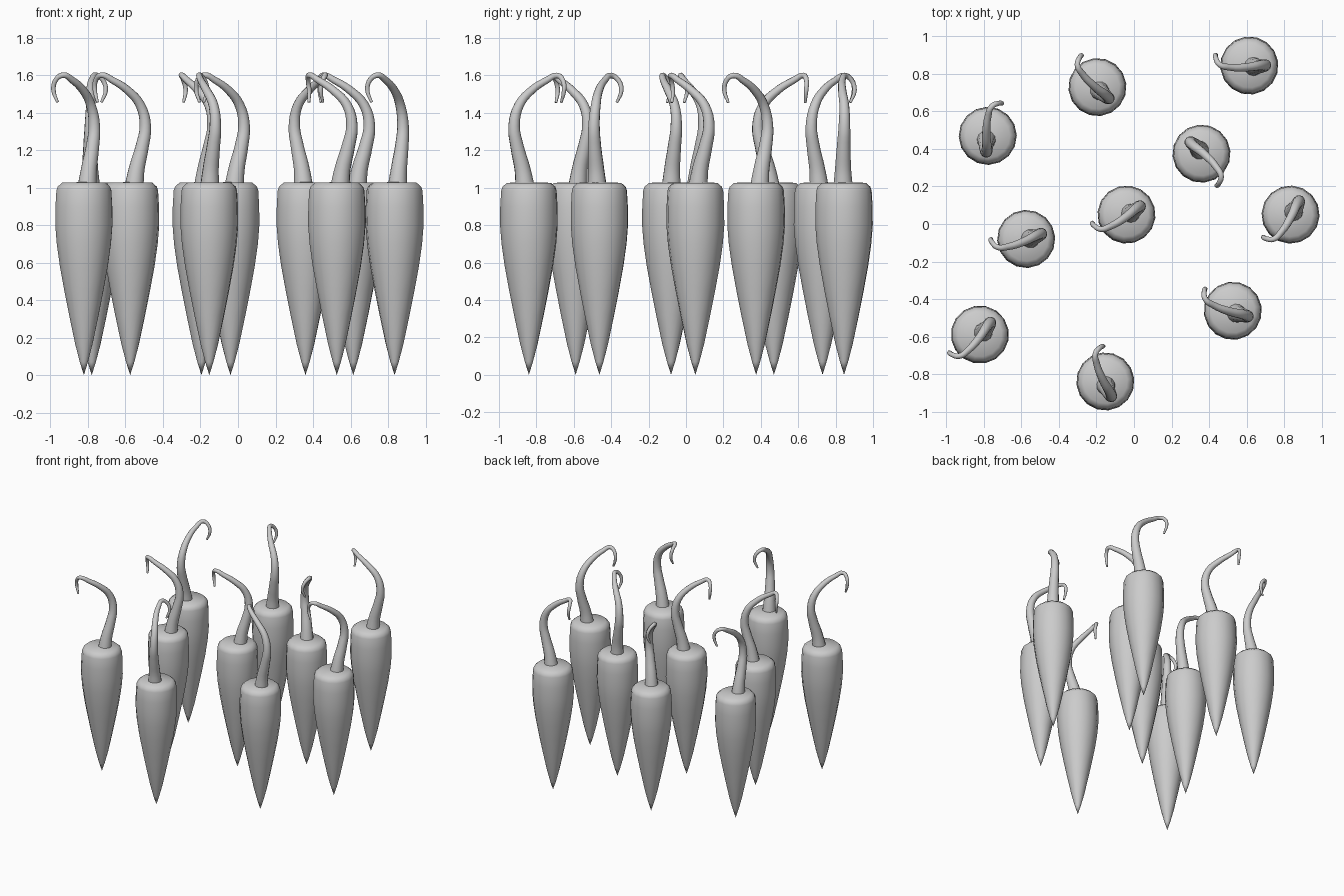
import bpy, bmesh
from math import radians

if "Cube" in bpy.data.objects:
    bpy.data.objects.remove(bpy.data.objects["Cube"])

# x, y and facing angle (direction the stem hooks towards) of every carrot
CARROTS = [(-0.78, 0.47, 69), (-0.195, 0.73, 119), (0.615, 0.845, 165),
           (0.36, 0.375, -62), (-0.04, 0.05, 196), (-0.575, -0.08, 183),
           (0.835, 0.05, 222), (0.527, -0.463, 144), (-0.822, -0.59, 213),
           (-0.153, -0.84, 96)]

# radius, height
BODY = [(0, 0.0), (0.022, 0.07), (0.047, 0.165), (0.080, 0.32), (0.106, 0.45),
        (0.130, 0.58), (0.147, 0.70), (0.155, 0.80), (0.154, 0.90),
        (0.149, 0.985), (0.142, 1.005), (0.118, 1.026), (0, 1.03)]

# forward, sideways, height, thickness
STEM = [(-0.02, 0, 1.0, 0.052), (-0.035, -0.004, 1.10, 0.043),
        (-0.065, -0.015, 1.22, 0.036), (-0.082, -0.024, 1.33, 0.031),
        (-0.055, -0.016, 1.44, 0.026), (0.015, 0.014, 1.52, 0.022),
        (0.10, 0.036, 1.575, 0.018), (0.155, 0.036, 1.60, 0.015),
        (0.183, 0.008, 1.575, 0.013), (0.188, -0.008, 1.52, 0.012),
        (0.175, 0.012, 1.455, 0.007)]


def body_mesh(sides=16):
    bm = bmesh.new()
    verts = [bm.verts.new((r, 0, z)) for r, z in BODY]
    edges = [bm.edges.new(p) for p in zip(verts, verts[1:])]
    bmesh.ops.spin(bm, geom=verts + edges, axis=(0, 0, 1), cent=(0, 0, 0),
                   angle=radians(360), steps=sides)
    bmesh.ops.remove_doubles(bm, verts=bm.verts, dist=1e-4)
    bmesh.ops.recalc_face_normals(bm, faces=bm.faces)
    mesh = bpy.data.meshes.new("carrot_body")
    bm.to_mesh(mesh)
    bm.free()
    return mesh


def stem_mesh():
    curve = bpy.data.curves.new("stem_path", 'CURVE')
    curve.dimensions = '3D'
    curve.bevel_depth = 1
    curve.bevel_resolution = 4
    curve.resolution_u = 4
    curve.use_fill_caps = True
    spline = curve.splines.new('BEZIER')
    spline.bezier_points.add(len(STEM) - 1)
    for p, (u, v, z, r) in zip(spline.bezier_points, STEM):
        p.co = (u, v, z)
        p.radius = r
        p.handle_left_type = p.handle_right_type = 'AUTO'
    helper = bpy.data.objects.new("stem_path", curve)
    bpy.context.collection.objects.link(helper)
    bpy.context.view_layer.update()
    dg = bpy.context.evaluated_depsgraph_get()
    mesh = bpy.data.meshes.new_from_object(helper.evaluated_get(dg))
    bpy.data.objects.remove(helper)
    return mesh


# Shared meshes, placed and turned for each carrot
parts = {"carrot_body": body_mesh(), "carrot_stem": stem_mesh()}
for x, y, angle in CARROTS:
    for name, mesh in parts.items():
        ob = bpy.data.objects.new(name, mesh.copy())
        bpy.context.collection.objects.link(ob)
        ob.location = (x, y, 0)
        ob.rotation_euler.z = radians(angle)
        ob.select_set(True)
        bpy.context.view_layer.objects.active = ob
bpy.ops.object.shade_smooth_by_angle(angle=radians(40))
